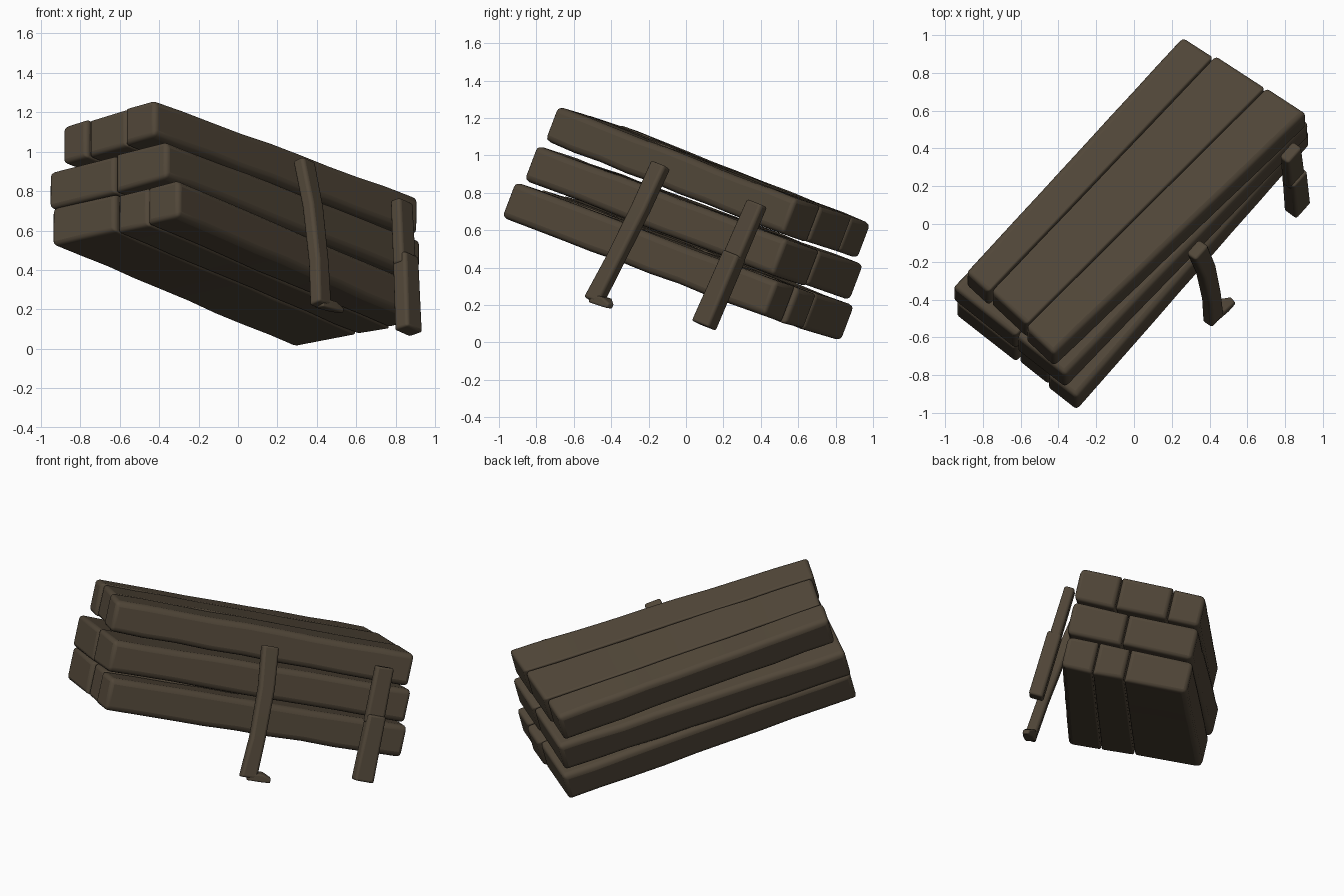
import bpy
import bmesh
import random
from mathutils import Vector

random.seed(4)

cube = bpy.data.objects.get("Cube")
if cube:
    bpy.data.objects.remove(cube, do_unlink=True)

wood = bpy.data.materials.new("dark_brown_wood")
wood.use_nodes = True
colour = (0.082, 0.062, 0.040, 1)
wood.diffuse_color = colour
shader = wood.node_tree.nodes["Principled BSDF"]
shader.inputs["Base Color"].default_value = colour
shader.inputs["Roughness"].default_value = 0.9

UP = Vector((0.006, 0.355, 0.936)).normalized()
THICK = 0.205
STEPS = 9


def finish(name, bm, bevel):
    """Turn a bmesh into a bevelled, smooth object."""
    bmesh.ops.recalc_face_normals(bm, faces=bm.faces)
    mesh = bpy.data.meshes.new(name)
    bm.to_mesh(mesh)
    bm.free()
    mesh.materials.append(wood)
    obj = bpy.data.objects.new(name, mesh)
    bpy.context.collection.objects.link(obj)
    mod = obj.modifiers.new("worn_edges", "BEVEL")
    mod.width = bevel
    mod.segments = 3
    mod.limit_method = "WEIGHT"
    bpy.ops.object.select_all(action="DESELECT")
    obj.select_set(True)
    bpy.context.view_layer.objects.active = obj
    bpy.ops.object.shade_smooth_by_angle(angle=0.7)
    return obj


def loft(name, rings, bevel, seams=(False, False)):
    """Join four-cornered rings into a closed bar; seam sides stay crisper."""
    bm = bmesh.new()
    weight = bm.edges.layers.float.new("bevel_weight_edge")
    loops = [[bm.verts.new(p) for p in ring] for ring in rings]
    for a, b in zip(loops, loops[1:]):
        for i in range(4):
            j = (i + 1) % 4
            bm.faces.new((a[i], a[j], b[j], b[i]))
    bm.faces.new(loops[0])
    bm.faces.new(loops[-1])
    for a, b in zip(loops, loops[1:]):
        for i in range(4):
            side = 0 if i in (0, 3) else 1
            bm.edges.get((a[i], b[i]))[weight] = 0.3 if seams[side] else 1
    for ring in (loops[0], loops[-1]):
        for i in range(4):
            bm.edges.get((ring[i], ring[(i + 1) % 4]))[weight] = 0.7
    return finish(name, bm, bevel)


def plank(name, corners, lo, hi, near, far):
    """Plank covering width fraction lo..hi of a layer given by top corners."""
    a, b, c, d = corners
    gap = 0.004

    def point(u, v):
        return a.lerp(b, u).lerp(c.lerp(d, u), v)

    rings = []
    for i in range(STEPS + 1):
        u = near + (1 - far - near) * i / STEPS
        p = point(u, lo + (gap if lo > 0 else 0))
        q = point(u, hi - (gap if hi < 1 else 0))
        wear = [UP * random.uniform(-0.006, 0.003) for _ in range(4)]
        rings.append([p + wear[0], q + wear[1],
                      q - UP * THICK - wear[2], p - UP * THICK - wear[3]])
    loft(name, rings, 0.034, (lo > 0, hi < 1))


# Layers: near right, far right, near left, far left top corners,
# then the plank seams across the width and the end set-backs
layers = {
    "top": (((-0.42, -0.69, 1.27), (0.92, 0.59, 0.77),
             (-0.89, -0.25, 1.13), (0.27, 1.01, 0.63)),
            (0, 0.33, 0.74, 1)),
    "middle": (((-0.36, -0.80, 1.06), (0.935, 0.54, 0.55),
                (-0.96, -0.33, 0.895), (0.29, 0.965, 0.41)),
               (0, 0.44, 1)),
    "bottom": (((-0.30, -0.92, 0.86), (0.945, 0.50, 0.325),
                (-0.945, -0.41, 0.715), (0.295, 0.92, 0.19)),
               (0, 0.25, 0.5, 1)),
}
for label, (points, cuts) in layers.items():
    corners = [Vector(p) for p in points]
    for n, (lo, hi) in enumerate(zip(cuts, cuts[1:])):
        near = 0.0 if lo == 0 or hi == 1 else 0.008
        plank(f"{label}_plank_{n + 1}", corners, lo, hi,
              near, random.uniform(0, 0.012))


def batten(name, path, sizes):
    """Four-sided bar along a path, its flat face against the stack side."""
    path = [Vector(p) for p in path]
    along = (path[-1] - path[0]).normalized()
    grain = Vector((0.64, 0.72, -0.277))
    across = (grain - along * grain.dot(along)).normalized()
    out = along.cross(across)
    rings = []
    for p, (w, t) in zip(path, sizes):
        x, y = across * w / 2, out * t / 2
        rings.append([p + x + y, p - x + y, p - x - y, p + x - y])
    return loft(name, rings, 0.018)


# Upright battens standing off the right side
batten("front_batten",
       [(0.335, -0.135, 0.95), (0.38, -0.24, 0.72),
        (0.41, -0.38, 0.44), (0.42, -0.495, 0.22)],
       [(0.105, 0.07), (0.10, 0.07), (0.095, 0.07), (0.105, 0.07)])
batten("rear_batten_upper",
       [(0.83, 0.38, 0.745), (0.845, 0.24, 0.42)],
       [(0.115, 0.065), (0.12, 0.07)])
batten("rear_batten_lower",
       [(0.85, 0.26, 0.47), (0.865, 0.095, 0.09)],
       [(0.115, 0.09), (0.125, 0.09)])

# Small toe at the foot of the front batten
toe = [Vector(p) for p in ((0.41, -0.49, 0.235), (0.48, -0.43, 0.215),
                           (0.525, -0.405, 0.195))]
side = Vector((0.6, -0.75, 0.1)).normalized()
rings = []
for p, s in zip(toe, (0.035, 0.035, 0.02)):
    x, y = side * s, UP * s * 0.7
    rings.append([p + x + y, p - x + y, p - x - y, p + x - y])
loft("front_batten_toe", rings, 0.01)
